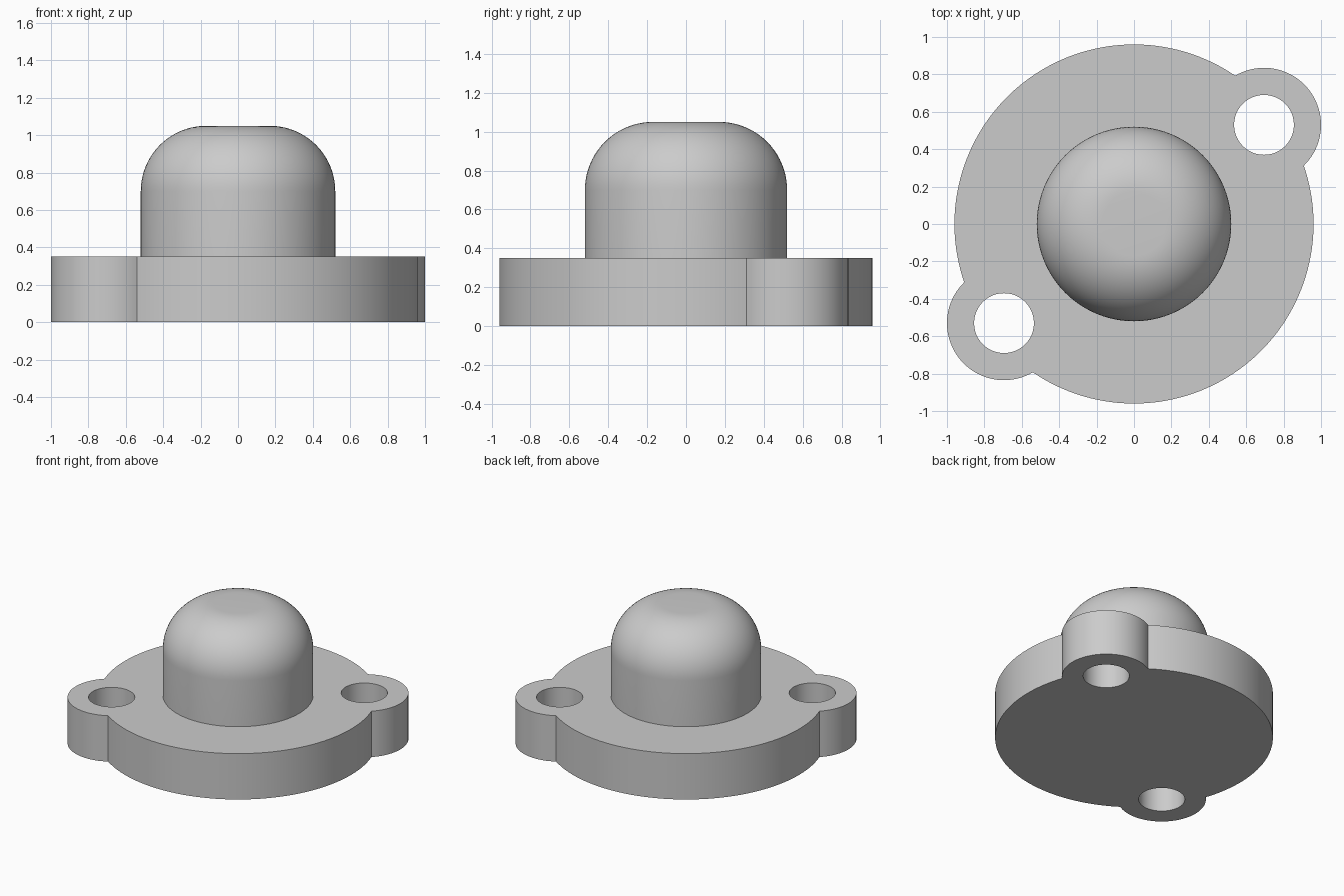
import bpy
import bmesh
from math import acos, atan2, cos, hypot, pi, radians, sin

cube = bpy.data.objects.get("Cube")
if cube:
    bpy.data.objects.remove(cube, do_unlink=True)

FLANGE_R, FLANGE_H = 0.96, 0.35
EAR_X, EAR_Y, EAR_R, HOLE_R = 0.695, 0.53, 0.305, 0.16
DOME_R, DOME_TOP, FILLET = 0.52, 1.05, 0.35

grey = bpy.data.materials.new("plain grey")
grey.use_nodes = True
colour = (0.6, 0.6, 0.6, 1)
grey.diffuse_color = colour
grey.node_tree.nodes["Principled BSDF"].inputs["Base Color"].default_value = colour


def arc(cx, cy, r, start, end, steps):
    return [(cx + r * cos(start + (end - start) * i / steps),
             cy + r * sin(start + (end - start) * i / steps)) for i in range(steps + 1)]


def add_loop(curve, points):
    spline = curve.splines.new("POLY")
    spline.points.add(len(points) - 1)
    for p, (x, y) in zip(spline.points, points):
        p.co = (x, y, 0, 1)
    spline.use_cyclic_u = True


def finish(obj):
    bpy.ops.object.select_all(action="DESELECT")
    obj.select_set(True)
    bpy.context.view_layer.objects.active = obj
    if obj.type == "CURVE":
        bpy.ops.object.convert(target="MESH")
        obj = bpy.context.object
        bm = bmesh.new()
        bm.from_mesh(obj.data)
        bmesh.ops.remove_doubles(bm, verts=bm.verts, dist=0.0001)
        bmesh.ops.recalc_face_normals(bm, faces=bm.faces)
        bm.to_mesh(obj.data)
        bm.free()
    obj.data.materials.clear()
    obj.data.materials.append(grey)
    bpy.ops.object.shade_smooth_by_angle(angle=radians(30))


# Flange outline: the disc and two opposite ears, joined where their circles meet
dist = hypot(EAR_X, EAR_Y)
axis = atan2(EAR_Y, EAR_X)
disc_half = acos((FLANGE_R**2 + dist**2 - EAR_R**2) / (2 * FLANGE_R * dist))
ear_half = acos((FLANGE_R**2 - dist**2 - EAR_R**2) / (2 * dist * EAR_R))
outline = []
for side in (1, -1):
    turn = axis if side == 1 else axis + pi
    outline += arc(side * EAR_X, side * EAR_Y, EAR_R, turn - ear_half, turn + ear_half, 40)[:-1]
    outline += arc(0, 0, FLANGE_R, turn + disc_half, turn + pi - disc_half, 64)[:-1]

curve = bpy.data.curves.new("flange", "CURVE")
curve.dimensions = "2D"
curve.fill_mode = "BOTH"
curve.extrude = FLANGE_H / 2
add_loop(curve, outline)

# Bolt holes through the ears
for side in (1, -1):
    add_loop(curve, arc(side * EAR_X, side * EAR_Y, HOLE_R, 0, 2 * pi, 48)[:-1])

flange = bpy.data.objects.new("flange", curve)
bpy.context.collection.objects.link(flange)
for spline in curve.splines:
    for p in spline.points:
        p.co.z = 0
flange.location.z = FLANGE_H / 2
finish(flange)

# Rounded boss, turned from a profile with a quarter-circle shoulder
profile = [(0, FLANGE_H - 0.02), (DOME_R, FLANGE_H - 0.02)]
profile += arc(DOME_R - FILLET, DOME_TOP - FILLET, FILLET, 0, pi / 2, 20)
profile += [(0, DOME_TOP)]
bm = bmesh.new()
verts = [bm.verts.new((r, 0, z)) for r, z in profile]
edges = [bm.edges.new(pair) for pair in zip(verts, verts[1:])]
bmesh.ops.spin(bm, geom=verts + edges, cent=(0, 0, 0), axis=(0, 0, 1),
               angle=2 * pi, steps=96, use_duplicate=False)
bmesh.ops.remove_doubles(bm, verts=bm.verts, dist=0.0001)
bmesh.ops.recalc_face_normals(bm, faces=bm.faces)
mesh = bpy.data.meshes.new("domed_boss")
bm.to_mesh(mesh)
bm.free()
boss = bpy.data.objects.new("domed_boss", mesh)
bpy.context.collection.objects.link(boss)
finish(boss)
